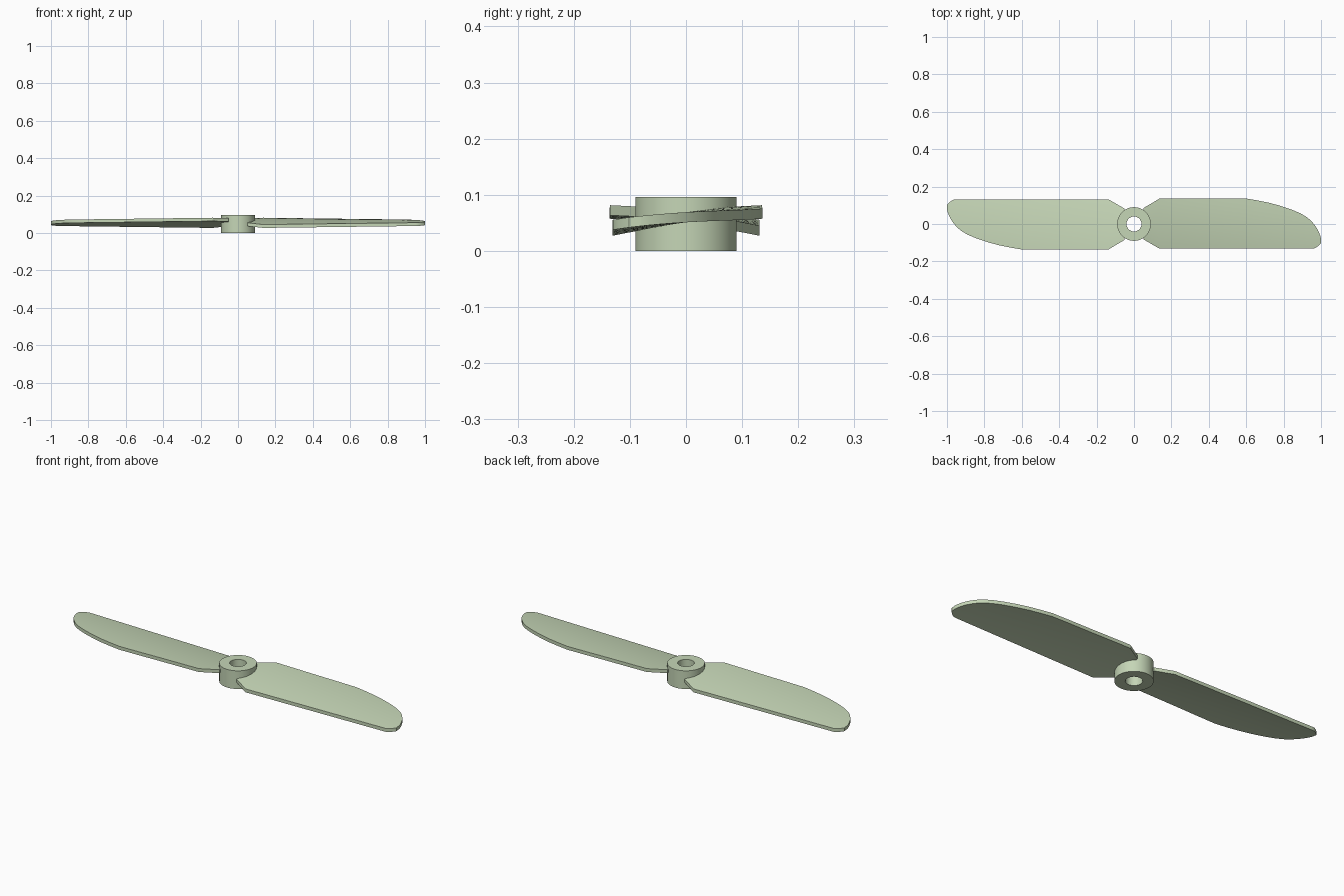
import bpy, bmesh, math

if "Cube" in bpy.data.objects:
    bpy.data.objects.remove(bpy.data.objects["Cube"])

mat = bpy.data.materials.new("pale_green")
mat.diffuse_color = (0.56, 0.67, 0.47, 1)
mat.use_nodes = True
mat.node_tree.nodes["Principled BSDF"].inputs["Base Color"].default_value = mat.diffuse_color

AXIS_Z, THICK, CAMBER = 0.054, 0.018, 0.006
CHORD = 16


def finish(bm, name):
    bmesh.ops.recalc_face_normals(bm, faces=bm.faces)
    mesh = bpy.data.meshes.new(name)
    bm.to_mesh(mesh)
    bm.free()
    mesh.materials.append(mat)
    ob = bpy.data.objects.new(name, mesh)
    bpy.context.collection.objects.link(ob)
    bpy.ops.object.select_all(action='DESELECT')
    ob.select_set(True)
    bpy.context.view_layer.objects.active = ob
    bpy.ops.object.shade_smooth_by_angle(angle=math.radians(30))
    return ob


# Hub: ring profile spun around z
bm = bmesh.new()
N = 72
profile = [(0.04, 0), (0.09, 0), (0.09, 0.096), (0.04, 0.096)]
rings = [[bm.verts.new((r * math.cos(2 * math.pi * i / N), r * math.sin(2 * math.pi * i / N), z))
          for r, z in profile] for i in range(N)]
for i in range(N):
    a, b = rings[i], rings[(i + 1) % N]
    for j in range(4):
        k = (j + 1) % 4
        bm.faces.new((a[j], a[k], b[k], b[j]))
finish(bm, "hub")

# Blade plan stations: x, front edge y, back edge y
stations = [(0.05, -0.082, 0.085), (0.135, -0.131, 0.135), (0.25, -0.131, 0.135),
            (0.37, -0.131, 0.135), (0.49, -0.131, 0.136), (0.6, -0.131, 0.136),
            (0.66, -0.131, 0.126), (0.72, -0.131, 0.114), (0.78, -0.131, 0.098),
            (0.84, -0.131, 0.078), (0.89, -0.131, 0.057), (0.925, -0.131, 0.036),
            (0.95, -0.131, 0.014), (0.965, -0.130, -0.004), (0.98, -0.121, -0.026),
            (0.99, -0.113, -0.047), (0.997, -0.106, -0.066), (1.0, -0.102, -0.08)]


def blade(name, turn):
    bm = bmesh.new()
    loops = []
    for x, y0, y1 in stations:
        slope = math.tan(math.radians(8.6 - 5.4 * x))   # twist fades to the tip
        top, bottom = [], []
        for i in range(CHORD + 1):
            y = y0 + (y1 - y0) * i / CHORD
            z = AXIS_Z + y * slope + CAMBER * (1 - (y / 0.133) ** 2)
            top.append(bm.verts.new((turn * x, turn * y, z + THICK / 2)))
            bottom.append(bm.verts.new((turn * x, turn * y, z - THICK / 2)))
        loops.append(top + bottom[::-1])
    n = len(loops[0])
    for a, b in zip(loops, loops[1:]):
        for j in range(n):
            k = (j + 1) % n
            bm.faces.new((a[j], a[k], b[k], b[j]))
    for end in (loops[0], loops[-1]):
        for j in range(CHORD):
            bm.faces.new((end[j], end[j + 1], end[n - 2 - j], end[n - 1 - j]))
    finish(bm, name)


# Two blades, half a turn apart
blade("right_blade", 1)
blade("left_blade", -1)
